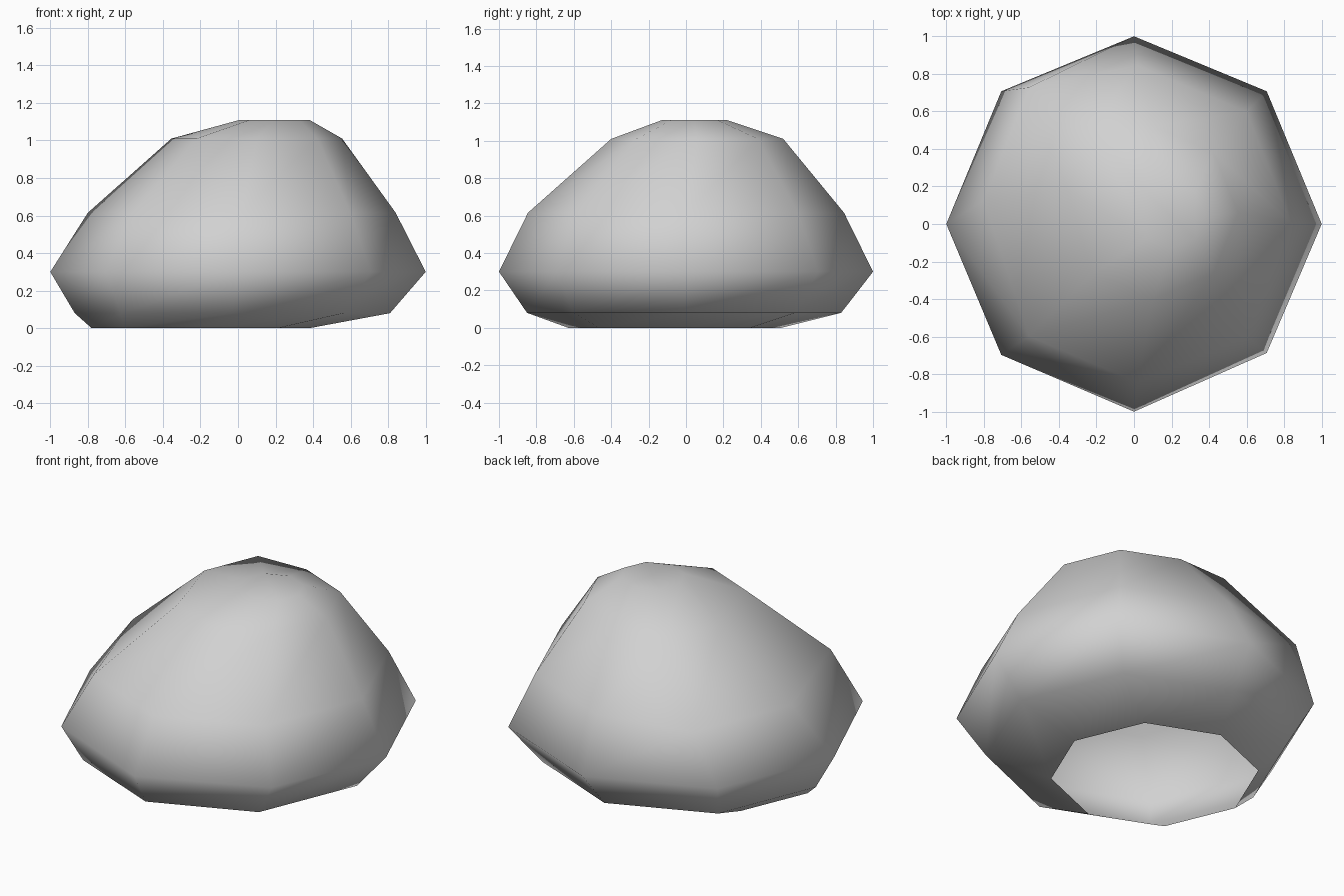
import bpy
import bmesh
from math import cos, sin, tau

cube = bpy.data.objects.get("Cube")
if cube:
    bpy.data.objects.remove(cube, do_unlink=True)

SIDES = 8

# Plain stone colour
stone = bpy.data.materials.new("stone_grey")
stone.use_nodes = True
grey = (0.64, 0.64, 0.64, 1)
stone.diffuse_color = grey
stone.node_tree.nodes["Principled BSDF"].inputs["Base Color"].default_value = grey

# Boulder rings from the ground up: centre x, centre y, radius x, radius y, height,
# then the corners pushed along y (corner number: distance)
RINGS = [
    (-0.20, -0.06, 0.58, 0.57, 0.0, {}),
    (-0.03, -0.01, 0.84, 0.84, 0.08, {}),
    (0.0, 0.0, 1.0, 1.0, 0.30, {5: 0.01, 7: 0.02}),
    (0.02, 0.0, 0.82, 0.845, 0.615, {3: 0.13, 4: 0.125}),
    (0.10, 0.06, 0.455, 0.46, 1.01, {3: 0.125, 4: 0.125}),
    (0.195, 0.045, 0.185, 0.175, 1.11, {}),
]


def add_ring(bm, cx, cy, rx, ry, z, push):
    ring = []
    for i in range(SIDES):
        a = tau * i / SIDES
        y = cy + ry * sin(a) + push.get(i, 0)
        ring.append(bm.verts.new((cx + rx * cos(a), y, z)))
    return ring


bm = bmesh.new()
loops = [add_ring(bm, *ring) for ring in RINGS]

# Faceted sides, left open underneath
for low, high in zip(loops, loops[1:]):
    for i in range(SIDES):
        j = (i + 1) % SIDES
        bm.faces.new((low[i], low[j], high[j], high[i]))

# Flat top
bm.faces.new(loops[-1])

for face in bm.faces:
    face.smooth = True

mesh = bpy.data.meshes.new("boulder")
bm.to_mesh(mesh)
bm.free()
mesh.materials.append(stone)
boulder = bpy.data.objects.new("boulder", mesh)
bpy.context.collection.objects.link(boulder)
